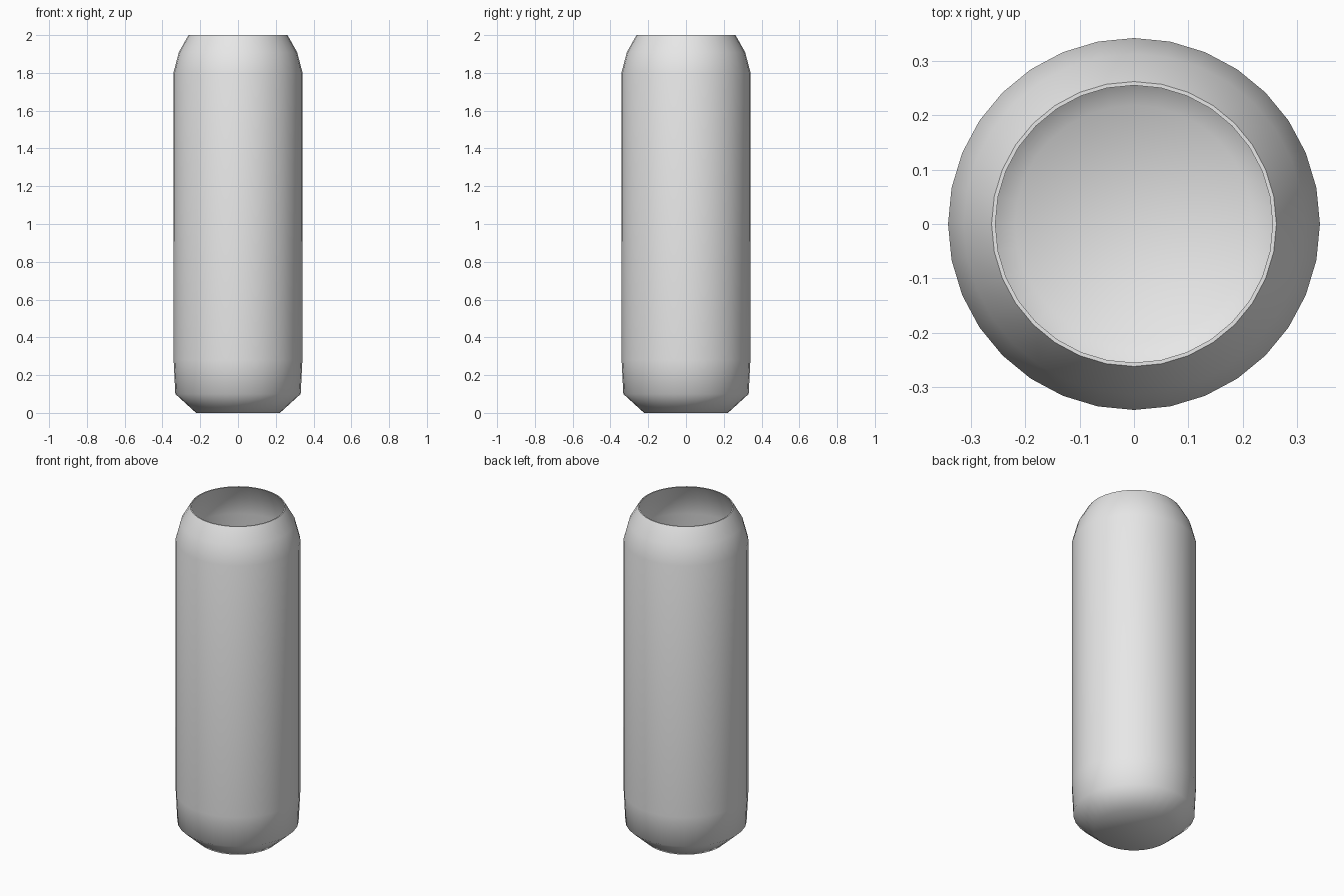
import bpy
import math

cube = bpy.data.objects.get("Cube")
if cube:
    bpy.data.objects.remove(cube, do_unlink=True)

SEGMENTS = 32
WALL = 0.007

# Radius and height, from the foot up to the lip
outer = [(0.222, 0), (0.332, 0.1), (0.341, 0.28), (0.342, 1.8), (0.313, 1.91), (0.262, 2)]
# Thin inner wall, from the lip down to the floor
inner = [(r - WALL, z) for r, z in reversed(outer)]
inner[-1] = (outer[0][0] - WALL / 2, WALL)
profile = outer + inner

verts = [(r * math.cos(a), r * math.sin(a), z)
         for r, z in profile
         for a in (math.tau * i / SEGMENTS for i in range(SEGMENTS))]

# Walls and rim
faces = []
for ring in range(len(profile) - 1):
    low, high = ring * SEGMENTS, (ring + 1) * SEGMENTS
    for i in range(SEGMENTS):
        j = (i + 1) % SEGMENTS
        faces.append((low + i, low + j, high + j, high + i))

# Underside and inner floor
last = (len(profile) - 1) * SEGMENTS
faces.append(tuple(reversed(range(SEGMENTS))))
faces.append(tuple(range(last, last + SEGMENTS)))

mesh = bpy.data.meshes.new("vase_body")
mesh.from_pydata(verts, [], faces)
mesh.update()
vase = bpy.data.objects.new("vase_body", mesh)
bpy.context.collection.objects.link(vase)

# Plain grey
grey = bpy.data.materials.new("light_grey")
grey.use_nodes = True
colour = (0.8, 0.8, 0.8, 1)
grey.diffuse_color = colour
grey.node_tree.nodes["Principled BSDF"].inputs["Base Color"].default_value = colour
mesh.materials.append(grey)

# Soft body with a crisp lip
bpy.ops.object.select_all(action="DESELECT")
vase.select_set(True)
bpy.context.view_layer.objects.active = vase
bpy.ops.object.shade_smooth_by_angle(angle=math.radians(55))
